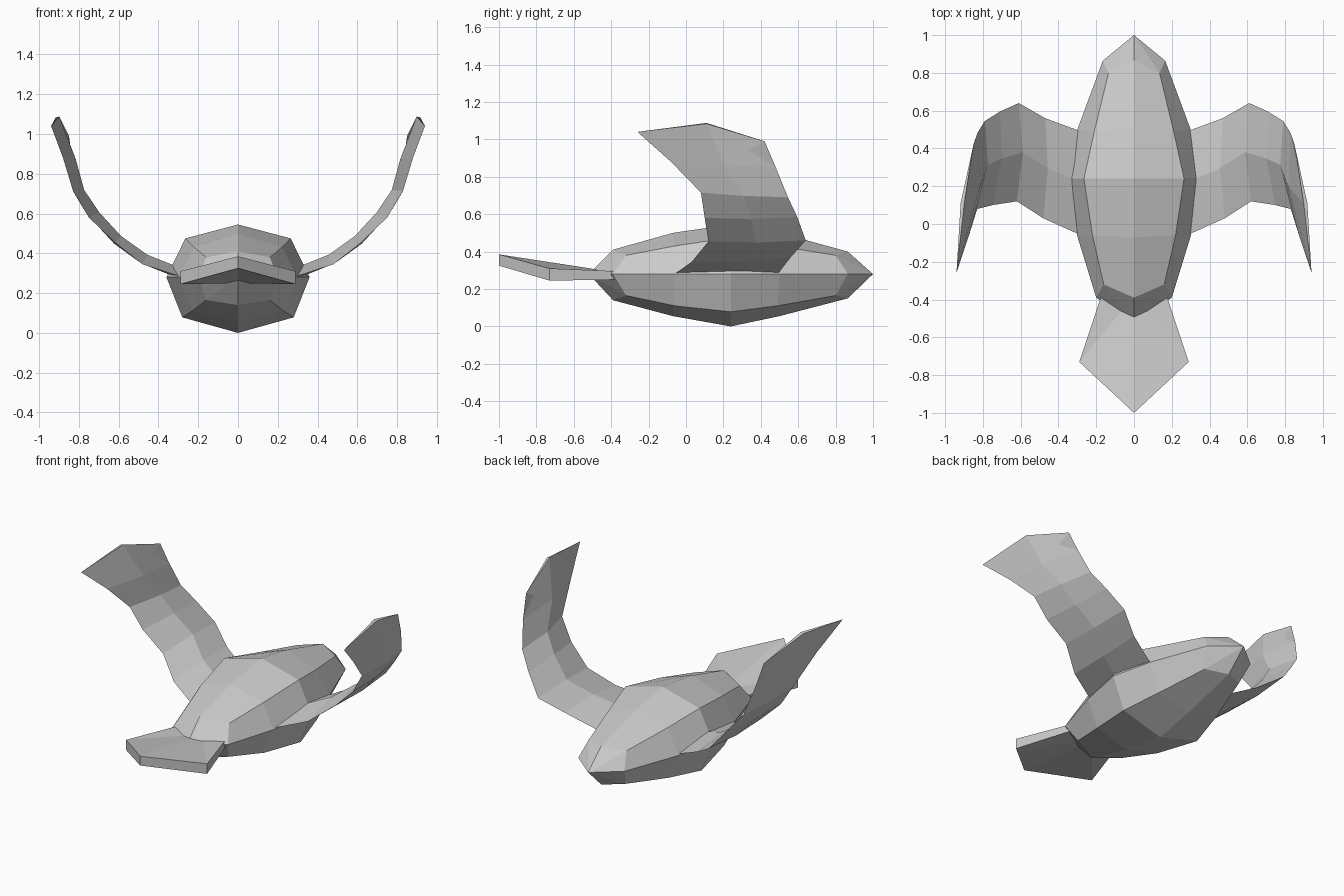
import bpy
from mathutils import Vector

if "Cube" in bpy.data.objects:
    bpy.data.objects.remove(bpy.data.objects["Cube"])


def make(name, verts, faces):
    me = bpy.data.meshes.new(name)
    me.from_pydata([tuple(v) for v in verts], [], faces)
    ob = bpy.data.objects.new(name, me)
    bpy.context.collection.objects.link(ob)
    bpy.context.view_layer.objects.active = ob
    ob.select_set(True)
    bpy.ops.object.mode_set(mode='EDIT')
    bpy.ops.mesh.select_all(action='SELECT')
    bpy.ops.mesh.normals_make_consistent(inside=False)
    bpy.ops.object.mode_set(mode='OBJECT')
    ob.select_set(False)
    return ob


def bridge(rings, n):
    return [(r * n + i, r * n + (i + 1) % n, (r + 1) * n + (i + 1) % n, (r + 1) * n + i)
            for r in range(rings - 1) for i in range(n)]


# Body: octagonal rings (y, shoulder y, top z, shoulder x, shoulder z, side x, belly x, belly z, bottom z)
sections = [
    (-.39, -.32, .41, .16, .38, .20, .16, .165, .14),
    (-.07, -.06, .50, .22, .43, .30, .23, .11, .055),
    (.24, .24, .545, .265, .475, .36, .28, .078, 0),
    (.50, .49, .50, .21, .43, .30, .22, .11, .055),
    (.865, .80, .40, .135, .38, .165, .13, .165, .15),
]
verts = []
for y, ys, top, sx, sz, side, bx, bz, bot in sections:
    half = [(sx, ys, sz), (side, (y + ys) / 2 if abs(y) < .3 else y, .28), (bx, ys, bz)]
    verts += [(0, y, top)] + half + [(0, y, bot)]
    verts += [(-a, b, c) for a, b, c in reversed(half)]
faces = bridge(5, 8)
verts += [(0, -.52, .28), (0, 1, .28)]
for i in range(0, 8, 2):  # kite faces closing both ends
    j, k = i + 1, (i + 2) % 8
    for base, pole in ((0, 40), (32, 41)):
        faces += [(base + i, base + j, pole), (base + j, base + k, pole)]
make("body", verts, faces)

# Tail: flat slab with a raised tip
outline = [(0, -.38, .29), (.17, -.37, .295), (.29, -.73, .31), (0, -1, .385),
           (-.29, -.73, .31), (-.17, -.37, .295)]
thick = [.04, .045, .065, .06, .065, .045]
tv = outline + [(x, y, z - t) for (x, y, z), t in zip(outline, thick)]
tf = bridge(2, 6)
for o in (0, 6):
    tf += [(o, o + 1, o + 2), (o, o + 2, o + 3), (o, o + 3, o + 4), (o, o + 4, o + 5)]
make("tail", tv, tf)

# Wings: leading and trailing edge paths, with a bulged middle
lead = [(.28, .49, .28), (.47, .56, .37), (.61, .64, .46), (.71, .595, .585),
        (.79, .545, .69), (.83, .48, .85), (.85, .42, .99)]
trail = [(.28, -.06, .28), (.48, .03, .345), (.62, .12, .455), (.75, .10, .58),
         (.83, .08, .715), (.88, -.08, .88), (.94, -.26, 1.04)]
mids = [(Vector(a) + Vector(b)) / 2 for a, b in zip(lead, trail)]
mids[-1] = Vector((.91, .11, 1.085))
for side, name in ((1, "right_wing"), (-1, "left_wing")):
    wv = []
    for i, m in enumerate(mids):
        d = mids[min(i + 1, 6)] - mids[max(i - 1, 0)]
        inward = Vector((-d.z, 0, d.x)).normalized()
        up, down = (.04, .012) if i < 6 else (.012, .008)
        for p in (Vector(lead[i]), m + inward * up, Vector(trail[i]), m - inward * down):
            wv.append((p.x * side, p.y, p.z))
    n = len(wv)
    make(name, wv, bridge(7, 4) + [(0, 1, 2, 3), (n - 4, n - 3, n - 2, n - 1)])
